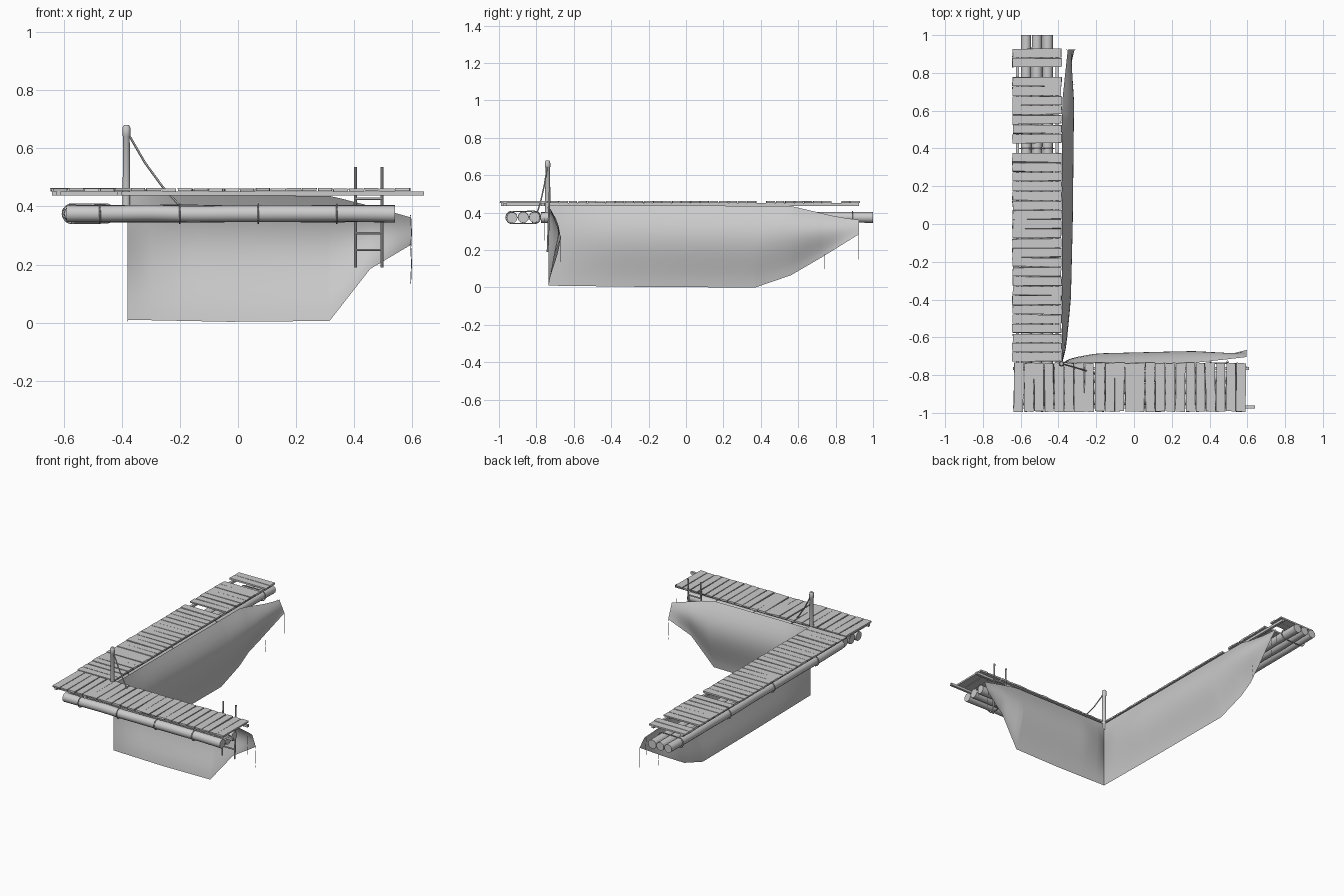
import bpy, bmesh, math, random
from mathutils import Vector

if "Cube" in bpy.data.objects:
    bpy.data.objects.remove(bpy.data.objects["Cube"])
random.seed(4)


def finish(name, bm, smooth=False):
    me = bpy.data.meshes.new(name)
    bm.normal_update()
    bm.to_mesh(me)
    bm.free()
    ob = bpy.data.objects.new(name, me)
    bpy.context.collection.objects.link(ob)
    if smooth:
        bpy.ops.object.select_all(action='DESELECT')
        ob.select_set(True)
        bpy.context.view_layer.objects.active = ob
        bpy.ops.object.shade_smooth_by_angle(angle=math.radians(40))
    return ob


def box(bm, lo, hi, jitter=0.0):
    vs = bmesh.ops.create_cube(bm, size=1)['verts']
    for v in vs:
        v.co = Vector([(a + b) / 2 + c * (b - a) for a, b, c in zip(lo, hi, v.co)])
        v.co.x += random.uniform(-jitter, jitter)
        v.co.y += random.uniform(-jitter, jitter)


def tube(bm, pts, radii, sides):
    # Sweep a polygon ring along a polyline and cap both ends
    pts = [Vector(p) for p in pts]
    if not isinstance(radii, (list, tuple)):
        radii = [radii] * len(pts)
    axis = (pts[-1] - pts[0]).normalized()
    ref = Vector((0, 0, 1)) if abs(axis.z) < 0.9 else Vector((1, 0, 0))
    u = axis.cross(ref).normalized()
    w = axis.cross(u)
    rings = []
    for p, r in zip(pts, radii):
        rings.append([bm.verts.new(p + r * (u * math.cos(a) + w * math.sin(a)))
                      for a in (2 * math.pi * i / sides for i in range(sides))])
    for a, b in zip(rings, rings[1:]):
        for i in range(sides):
            j = (i + 1) % sides
            bm.faces.new((a[i], a[j], b[j], b[i]))
    bm.faces.new(rings[0][::-1])
    bm.faces.new(rings[-1])


def interp(t, table):
    for (a, p), (b, q) in zip(table, table[1:]):
        if t <= b:
            return p + (q - p) * max(0, (t - a) / (b - a))
    return table[-1][1]


# Deck planks, with two boards missing on the long arm
bm = bmesh.new()
for i in range(23):
    x = -0.635 + i * 0.0535
    dz = random.uniform(-0.001, 0.001)
    box(bm, (x, -0.993, 0.452 + dz), (x + 0.049, -0.736, 0.462 + dz), 0.003)
finish("front_planks", bm)
bm = bmesh.new()
for i in range(33):
    if i in (22, 30):
        continue
    y = -0.728 + i * 0.0503
    dz = random.uniform(-0.001, 0.001)
    box(bm, (-0.643, y, 0.452 + dz), (-0.384, y + 0.046, 0.462 + dz), 0.003)
finish("side_planks", bm)

# Stringers under the boards
bm = bmesh.new()
for y in (-0.968, -0.765):
    box(bm, (-0.64, y - 0.008, 0.437), (0.64 if y < -0.9 else 0.61, y + 0.008, 0.452))
for x in (-0.617, -0.407):
    box(bm, (x - 0.008, -0.99, 0.437), (x + 0.008, 0.925, 0.452))
finish("stringers", bm)

# Floating logs, slightly uneven
bm = bmesh.new()


def log(a, b, r):
    a, b = Vector(a), Vector(b)
    n = 8
    pts = [a.lerp(b, i / n) + Vector((0, 0, random.uniform(-.002, .002))) for i in range(n + 1)]
    tube(bm, pts, [r * random.uniform(0.95, 1.04) for _ in pts], 12)


for k in range(3):
    c = -0.93 + k * 0.06
    log((-0.59 + 0.008 * k, c, 0.375), (0.54, c, 0.375), 0.029)
    c = -0.571 + k * 0.057
    log((c, -0.775, 0.375), (c, 1.0, 0.375), 0.028)
finish("float_logs", bm, True)

# Rope lashings looped round each log group
bm = bmesh.new()


def lashing(centre, half, along_x):
    n, r = 20, 0.033
    loop = []
    for i in range(n + 1):
        a = 2 * math.pi * i / n
        s = half * (1 if math.cos(a) > 0 else -1) + r * math.cos(a)
        z = centre[2] + r * math.sin(a)
        loop.append((centre[0], centre[1] + s, z) if along_x else (centre[0] + s, centre[1], z))
    for p, q in zip(loop, loop[1:]):
        tube(bm, [p, q], 0.003, 5)


for x in (-0.475, -0.2, 0.07, 0.34):
    lashing((x, -0.87, 0.375), 0.06, True)
for y in (-0.5, -0.05, 0.4, 0.89):
    lashing((-0.514, y, 0.375), 0.057, False)
finish("rope_lashings", bm)


# Hanging cloth sheets: outline tables give bottom and top along each arm
def sheet(name, start, end, bottom, top, bulge, place):
    bm = bmesh.new()
    stops = sorted(set([start + (end - start) * i / 24 for i in range(25)] + [p[0] for p in bottom]))
    rows = 12
    grid = []
    for t in stops:
        lo, hi = interp(t, bottom), interp(t, top)
        k = max(0, (t - (end - 0.28)) / 0.28)
        col = []
        for j in range(rows + 1):
            v = j / rows
            belly = math.sin(math.pi * v ** 1.4)
            d = interp(t, bulge) * (belly * (1 - k) + k * (1 - 0.55 * v))
            col.append(bm.verts.new(place(t, d, lo + (hi - lo) * v)))
        grid.append(col)
    for a, b in zip(grid, grid[1:]):
        for j in range(rows):
            bm.faces.new((a[j], b[j], b[j + 1], a[j + 1]))
    finish(name, bm, True)


sheet("front_cloth", -0.38, 0.595,
      [(-0.38, 0.01), (-0.03, 0.003), (0.315, 0.006), (0.455, 0.185), (0.595, 0.268)],
      [(-0.38, 0.44), (0.32, 0.436), (0.46, 0.40), (0.595, 0.362)],
      [(-0.38, 0.0), (-0.33, 0.026), (-0.2, 0.05), (0.2, 0.06), (0.595, 0.068)],
      lambda t, d, z: (t, -0.735 + d, z))
sheet("side_cloth", -0.735, 0.925,
      [(-0.735, 0.01), (-0.2, 0.003), (0.37, 0.0), (0.56, 0.065), (0.74, 0.17), (0.925, 0.285)],
      [(-0.735, 0.44), (0.56, 0.436), (0.82, 0.375), (0.925, 0.362)],
      [(-0.735, 0.0), (-0.65, 0.022), (-0.4, 0.046), (0.0, 0.056), (0.925, 0.066)],
      lambda t, d, z: (-0.38 + d, t, z))

# Corner mooring post with cap
bm = bmesh.new()
tube(bm, [(-0.384, -0.74, z) for z in (0.40, 0.64, 0.645, 0.672, 0.68)],
     [0.014, 0.012, 0.015, 0.014, 0.009], 10)
finish("mooring_post", bm, True)

# Slack stay rope from the post to the logs
bm = bmesh.new()
tube(bm, [(-0.375, -0.742, 0.645), (-0.32, -0.757, 0.55), (-0.26, -0.775, 0.468),
          (-0.2, -0.795, 0.402)], 0.004, 6)
finish("stay_rope", bm, True)

# Boarding ladder
bm = bmesh.new()
for x in (0.404, 0.495):
    tube(bm, [(x, -0.74, 0.19), (x, -0.728, 0.535)], 0.005, 8)
for z in (0.25, 0.308, 0.367, 0.426):
    tube(bm, [(0.404, -0.737, z), (0.495, -0.737, z)], 0.0045, 6)
finish("ladder", bm, True)

# Frayed strands trailing from the loose cloth ends
bm = bmesh.new()
for x, y, z0, z1 in ((0.594, -0.67, 0.27, 0.135), (0.594, -0.755, 0.37, 0.25),
                     (-0.315, 0.922, 0.29, 0.15), (-0.32, 0.74, 0.18, 0.10),
                     (-0.36, 0.922, 0.36, 0.25)):
    tube(bm, [(x, y, z0), (x + 0.003, y, (z0 + z1) / 2), (x, y, z1)], 0.0015, 4)
finish("loose_strands", bm)
